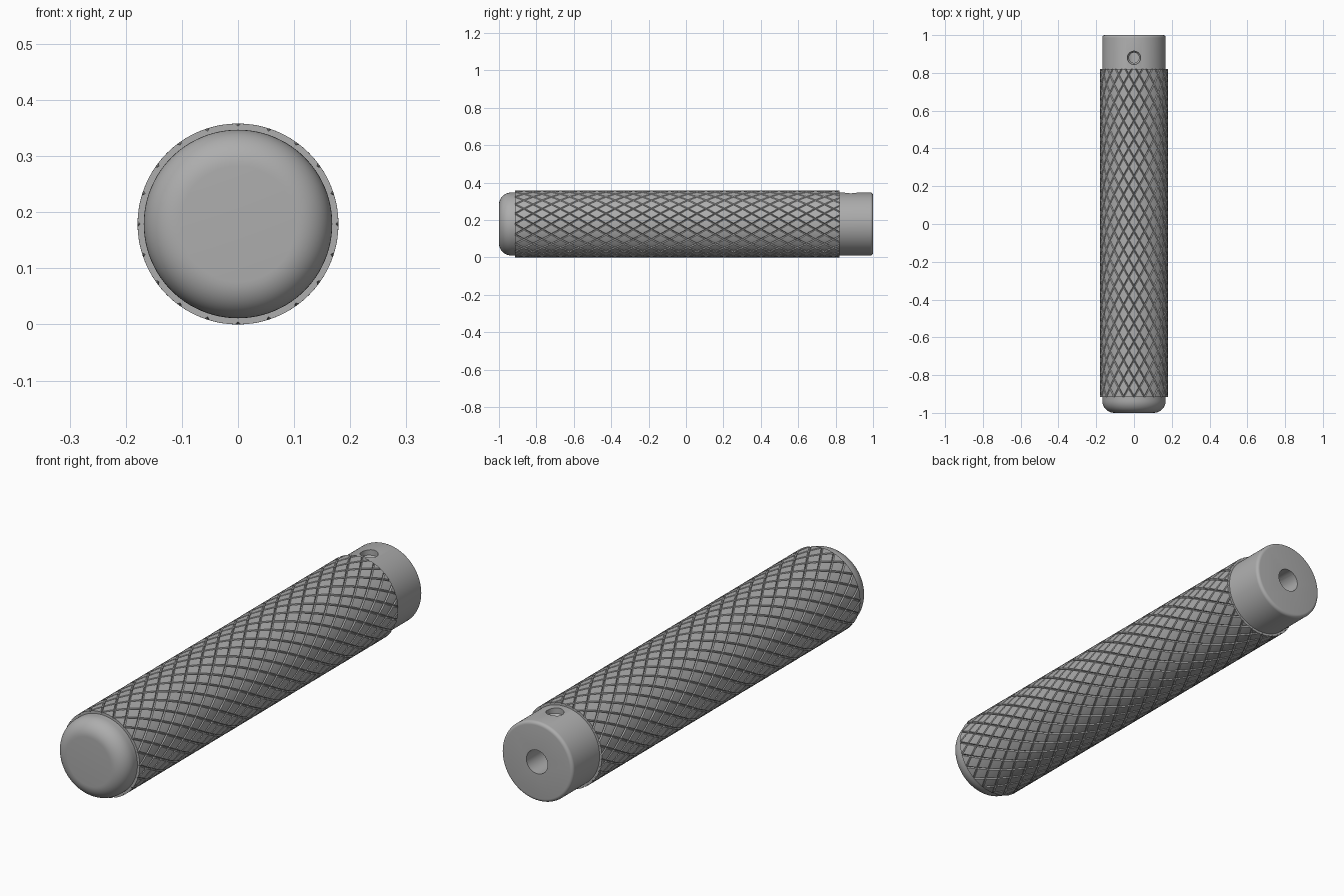
import bpy, bmesh
from math import sin, cos, pi, radians, tan

cube = bpy.data.objects.get("Cube")
if cube:
    bpy.data.objects.remove(cube, do_unlink=True)

RADIUS = 0.179        # knurled grip
CORE = 0.168          # plain ends
GRIP_FRONT, GRIP_BACK = -0.915, 0.82
STARTS = 20           # grooves in each direction
DEPTH = 0.005

steel = bpy.data.materials.new("grey steel")
steel.use_nodes = True
GREY = (0.42, 0.42, 0.42, 1)
steel.diffuse_color = GREY
steel.node_tree.nodes["Principled BSDF"].inputs["Base Color"].default_value = GREY


def make_object(name, bm, smooth=30):
    bmesh.ops.recalc_face_normals(bm, faces=bm.faces)
    mesh = bpy.data.meshes.new(name)
    bm.to_mesh(mesh)
    bm.free()
    mesh.materials.append(steel)
    obj = bpy.data.objects.new(name, mesh)
    bpy.context.collection.objects.link(obj)
    shade(obj, smooth)
    return obj


def shade(obj, angle):
    bpy.ops.object.select_all(action='DESELECT')
    obj.select_set(True)
    bpy.context.view_layer.objects.active = obj
    bpy.ops.object.shade_smooth_by_angle(angle=radians(angle))


def lathe(name, profile, place, segments):
    """Revolve (radius, distance) points, capping both ends with flat discs."""
    bm = bmesh.new()
    rings = [[bm.verts.new(place(r, 2 * pi * k / segments, d)) for k in range(segments)]
             for r, d in profile]
    for a, b in zip(rings, rings[1:]):
        for k in range(segments):
            n = (k + 1) % segments
            bm.faces.new((a[k], a[n], b[n], b[k]))
    bm.faces.new(rings[0])
    bm.faces.new(rings[-1])
    return make_object(name, bm)


def along_y(r, a, d):
    return (r * cos(a), d, RADIUS + r * sin(a))


def along_z(r, a, d):
    return (r * cos(a), 0.88 + r * sin(a), d)


def fillet(radius, end, size, start, stop, steps):
    """Quarter-round corner on the shaft; end is the y of the end face."""
    side = 1 if end > 0 else -1
    points = []
    for i in range(steps + 1):
        a = radians(start + (stop - start) * i / steps)
        points.append((radius - size + size * cos(a), end - side * size + side * size * sin(a)))
    return points


# Shaft: rounded front cap, core under the grip, collar with a small rounded rim
profile = fillet(CORE, -1, 0.065, 90, 0, 12) + fillet(CORE, 1, 0.014, 0, 90, 5)
shaft = lathe("shaft", profile, along_y, 96)

# Cutters: axial bore and threaded set screw hole
bore = lathe("bore_cutter", [(0.05, 0.45), (0.05, 1.1)], along_y, 48)
thread = [(0.035 if i % 2 else 0.027, 0.17 + 0.009 * i) for i in range(18)]
thread += [(0.035, 0.335), (0.035, 0.4)]
screw_hole = lathe("screw_hole_cutter", thread, along_z, 40)

for cutter in (bore, screw_hole):
    cut = shaft.modifiers.new(cutter.name, 'BOOLEAN')
    cut.operation = 'DIFFERENCE'
    cut.solver = 'EXACT'
    cut.object = cutter
    bpy.ops.object.select_all(action='DESELECT')
    bpy.context.view_layer.objects.active = shaft
    shaft.select_set(True)
    bpy.ops.object.modifier_apply(modifier=cut.name)
    bpy.data.objects.remove(cutter, do_unlink=True)
shade(shaft, 30)

# Grip: diamonds between two families of helical grooves
bm = bmesh.new()
step = 2 * pi / STARTS
rise = RADIUS * step / tan(radians(30))
cuts = [0, 0.08, 0.36, 0.64, 0.92, 1]
rows = int((GRIP_BACK - GRIP_FRONT) / rise * 2) + 2
for row in range(-1, rows):
    for column in range(STARTS):
        grid = []
        for u in cuts:
            line = []
            for v in cuts:
                angle = (column + row / 2 + (u - v) / 2) * step
                y = GRIP_FRONT + (row + u + v) / 2 * rise
                groove = u in (0, 1) or v in (0, 1)
                line.append(bm.verts.new(along_y(RADIUS - DEPTH * groove, angle, y)))
            grid.append(line)
        for i in range(len(cuts) - 1):
            for j in range(len(cuts) - 1):
                bm.faces.new((grid[i][j], grid[i + 1][j], grid[i + 1][j + 1], grid[i][j + 1]))
bmesh.ops.remove_doubles(bm, verts=bm.verts, dist=0.0002)

# Trim the grip square and close its ends down to the core
for y, side in ((GRIP_FRONT, -1), (GRIP_BACK, 1)):
    bmesh.ops.bisect_plane(bm, geom=bm.verts[:] + bm.edges[:] + bm.faces[:], dist=0.00001,
                           plane_co=(0, y, 0), plane_no=(0, side, 0), clear_outer=True)
rim = [e for e in bm.edges if e.is_boundary]
inner = bmesh.ops.extrude_edge_only(bm, edges=rim)["geom"]
for v in inner:
    if isinstance(v, bmesh.types.BMVert):
        x, z = v.co.x, v.co.z - RADIUS
        scale = (CORE - 0.002) / (x * x + z * z) ** 0.5
        v.co.x, v.co.z = x * scale, RADIUS + z * scale
make_object("knurled_grip", bm, 25)
